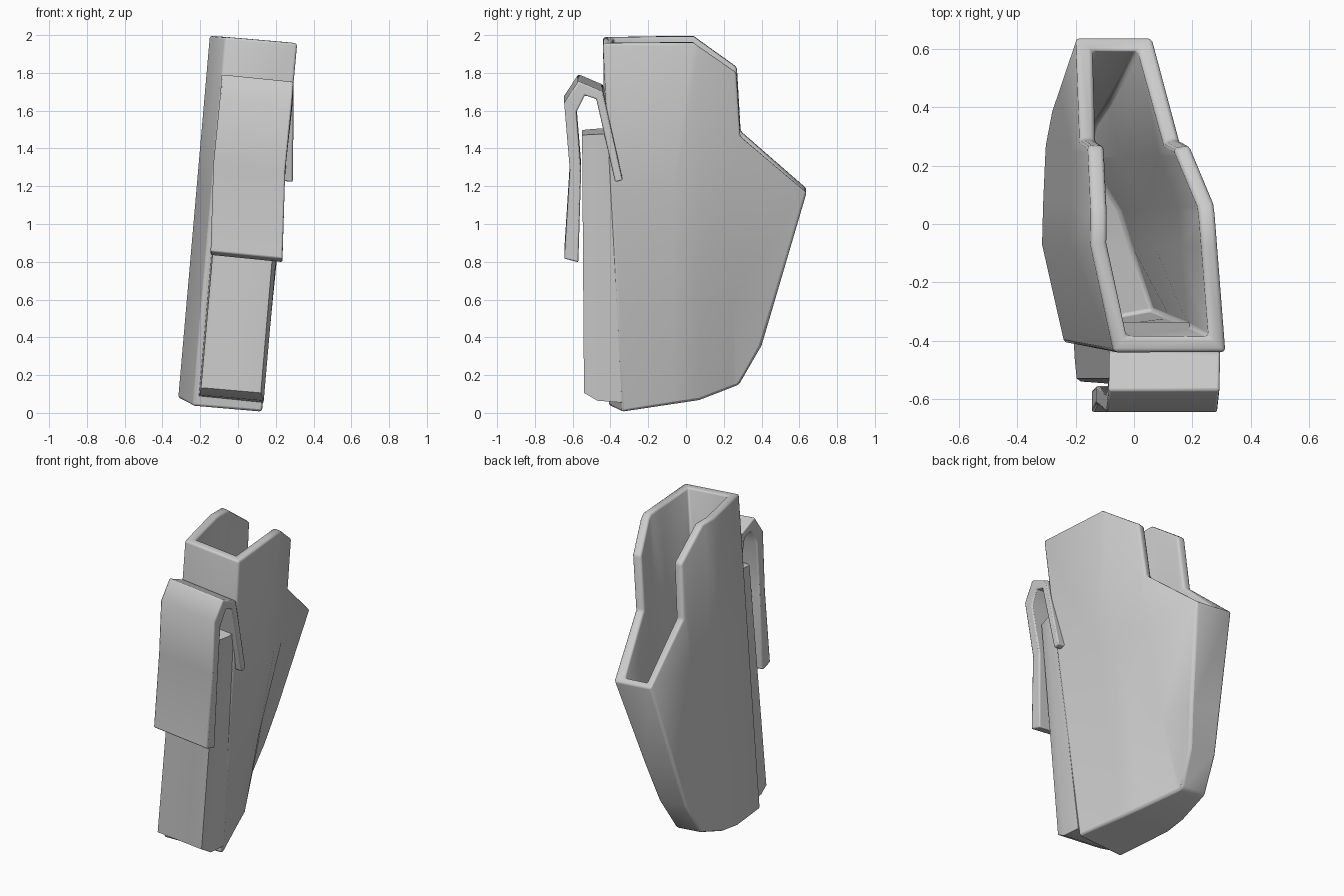
import bpy, bmesh, math
from mathutils import Matrix, Vector

cube = bpy.data.objects.get("Cube")
if cube:
    bpy.data.objects.remove(cube)

grey = bpy.data.materials.new("plain_grey")
grey.use_nodes = True
COLOUR = (0.6, 0.6, 0.6, 1)
grey.diffuse_color = COLOUR
grey.node_tree.nodes["Principled BSDF"].inputs["Base Color"].default_value = COLOUR

# Whole pouch leans to +x about the y axis
LEAN = Matrix.Translation((0, 0, 1)) @ Matrix.Rotation(0.087, 4, 'Y') @ Matrix.Translation((0, 0, -1))


def interp(y, pts):
    """Piecewise linear lookup."""
    for (y0, v0), (y1, v1) in zip(pts, pts[1:]):
        if y <= y1:
            t = max(0, (y - y0) / (y1 - y0))
            return v0 + t * (v1 - v0)
    return pts[-1][1]


def finish(name, bm, bevel=0.0, solid=0.0, angle=50):
    bmesh.ops.recalc_face_normals(bm, faces=bm.faces)
    me = bpy.data.meshes.new(name)
    bm.to_mesh(me)
    bm.free()
    ob = bpy.data.objects.new(name, me)
    bpy.context.collection.objects.link(ob)
    me.materials.append(grey)
    if solid:
        m = ob.modifiers.new("wall", 'SOLIDIFY')
        m.thickness, m.offset, m.use_even_offset = solid, -1, True
    if bevel:
        m = ob.modifiers.new("soft_edge", 'BEVEL')
        m.width, m.segments, m.limit_method = bevel, 2, 'ANGLE'
        m.angle_limit = math.radians(40)
    bpy.ops.object.select_all(action='DESELECT')
    ob.select_set(True)
    bpy.context.view_layer.objects.active = ob
    bpy.ops.object.shade_smooth_by_angle(angle=math.radians(angle))
    return ob


def slab(profile, left, right, cuts_y=(), cuts_z=()):
    """Extrude a (y, z) profile along x; left and right give x from (y, z)."""
    bm = bmesh.new()
    f = bm.faces.new([bm.verts.new((-1, y, z)) for y, z in profile])
    r = bmesh.ops.extrude_face_region(bm, geom=[f])
    for v in r["geom"]:
        if isinstance(v, bmesh.types.BMVert):
            v.co.x = 1
    planes = [((0, y, 0), (0, 1, 0)) for y in cuts_y] + [((0, 0, z), (0, 0, 1)) for z in cuts_z]
    for co, no in planes:
        bmesh.ops.bisect_plane(bm, geom=bm.verts[:] + bm.edges[:] + bm.faces[:],
                               plane_co=co, plane_no=no, dist=1e-4)
    for v in bm.verts:
        v.co.x = left(v.co.y, v.co.z) if v.co.x < 0 else right(v.co.y, v.co.z)
    bmesh.ops.recalc_face_normals(bm, faces=bm.faces)
    return bm


# Pouch: hollow shell, mouth open along the top and upper back
TIP_Z = 1.175
mouth = [(-0.44, 1.98), (0.04, 1.98), (0.27, 1.815), (0.29, 1.475), (0.64, TIP_Z)]
lower = [(0.40, 0.35), (0.28, 0.14), (0.07, 0.07), (-0.34, 0.02)]


def body_left(y, z):
    return interp(y, [(-0.44, -0.155), (-0.07, -0.235), (0.25, -0.23), (0.64, -0.215)])


def body_right(y, z):
    """Full width above the tip, pinched toward the lower back below it."""
    upper = interp(y, [(-0.44, 0.23), (0.07, 0.19), (0.28, 0.115), (0.64, 0.045)])
    base = interp(y, [(-0.34, 0.217), (0.07, 0.07), (0.28, -0.08), (0.64, -0.10)])
    t = max(0, 1 - z / TIP_Z)
    return upper + t * (base - upper)


def on_mouth(c):
    for a, b in zip(mouth, mouth[1:]):
        a, b, p = Vector(a), Vector(b), Vector((c.y, c.z))
        d = b - a
        t = (p - a).dot(d) / d.length_squared
        if 0 <= t <= 1 and (a + t * d - p).length < 0.002:
            return True
    return False


bm = slab(mouth + lower, body_left, body_right,
          cuts_y=(-0.07, 0.07, 0.25), cuts_z=(TIP_Z, 0.6))
bmesh.ops.delete(bm, geom=[f for f in bm.faces
                           if abs(f.normal.x) < 0.3 and on_mouth(f.calc_center_median())],
                 context='FACES')
# The front panel stands further forward on its -x edge toward the bottom
for v in bm.verts:
    if v.co.y < -0.3 and v.co.x < 0:
        v.co.y -= 0.07 * (1 - v.co.z / 1.98)
        v.co.x = -0.155
bm.transform(LEAN)
finish("pouch_body", bm, bevel=0.018, solid=0.055)

# Backing plate the clip hooks over
plate_left = [(-0.55, -0.09), (-0.53, -0.12), (-0.34, -0.13)]
plate_right = [(-0.55, 0.195), (-0.47, 0.217), (-0.34, 0.217)]
bm = slab([(-0.55, 1.49), (-0.41, 1.50), (-0.34, 0.07), (-0.47, 0.08), (-0.54, 0.12)],
          lambda y, z: interp(y, plate_left), lambda y, z: interp(y, plate_right),
          cuts_y=(-0.53, -0.47))
bm.transform(LEAN)
finish("backing_plate", bm)

# Belt clip: bent strip, each row is outer (y, z), inner (y, z), right edge x
rows = [(-0.645, 0.83, -0.570, 0.81, 0.235), (-0.615, 1.30, -0.555, 1.30, 0.25),
        (-0.645, 1.66, -0.580, 1.61, 0.285), (-0.570, 1.775, -0.535, 1.70, 0.293),
        (-0.440, 1.72, -0.475, 1.68, 0.295), (-0.335, 1.25, -0.375, 1.24, 0.29)]
bm = bmesh.new()
rings = []
for yo, zo, yi, zi, xr in rows:
    ring = []
    for x, y, z in ((xr, yo, zo), (xr - 0.38, yo, zo), (xr - 0.38, yi, zi), (xr, yi, zi)):
        ring.append(bm.verts.new((x, y, z - 0.1 * (x - 0.1))))
    rings.append(ring)
for a, b in zip(rings, rings[1:]):
    for i in range(4):
        j = (i + 1) % 4
        bm.faces.new((a[i], a[j], b[j], b[i]))
bm.faces.new(rings[0])
bm.faces.new(rings[-1])
finish("belt_clip", bm, bevel=0.008)
